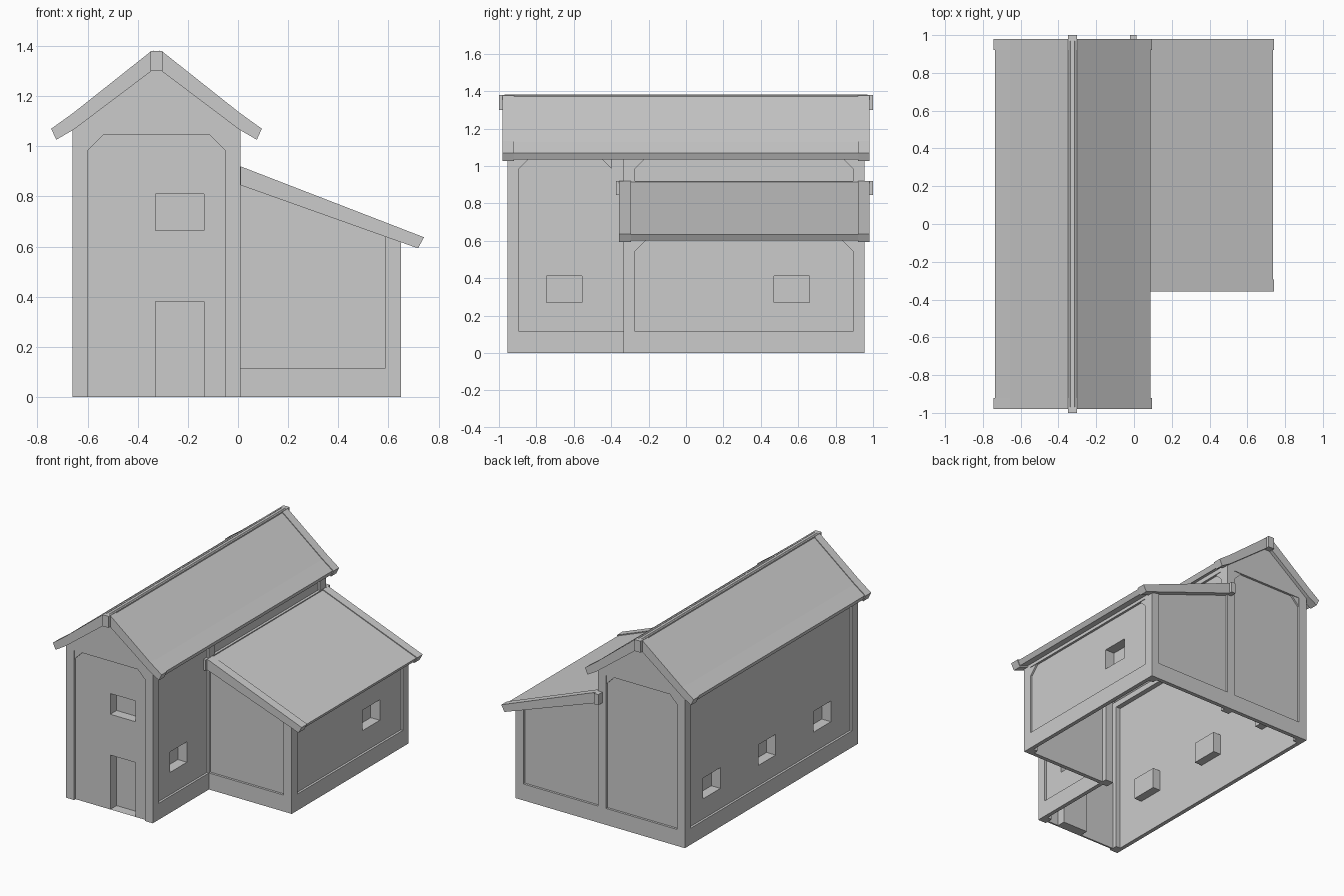
import bpy, bmesh
from mathutils import Vector

if "Cube" in bpy.data.objects:
    bpy.data.objects.remove(bpy.data.objects["Cube"])

XL, XM, XR = -0.66, 0.01, 0.65      # outer faces: left, main right, lean-to right
YF, YS, YB = -0.955, -0.335, 0.955  # outer faces: front, lean-to front, back
P, D, T = 0.062, 0.016, 0.012       # post width, panel inset, panel thickness
BASE, TOP = 0.115, 1.045
MID = -0.325


def prism(name, pts, axis, a, b, drop=None):
    """Extrude (u, z) profile along x or y from a to b; drop = direction of a face to leave open."""
    bm = bmesh.new()
    mk = (lambda u, z, w: (u, w, z)) if axis == 'y' else (lambda u, z, w: (w, u, z))
    A = [bm.verts.new(mk(u, z, a)) for u, z in pts]
    B = [bm.verts.new(mk(u, z, b)) for u, z in pts]
    n = len(pts)
    bm.faces.new(A)
    bm.faces.new(B[::-1])
    for i in range(n):
        j = (i + 1) % n
        bm.faces.new((A[j], A[i], B[i], B[j]))
    bmesh.ops.recalc_face_normals(bm, faces=bm.faces)
    if drop:
        bm.normal_update()
        gone = [f for f in bm.faces if f.normal.dot(Vector(drop)) > 0.9]
        bmesh.ops.delete(bm, geom=gone, context='FACES')
        bmesh.ops.reverse_faces(bm, faces=bm.faces)
    me = bpy.data.meshes.new(name)
    bm.to_mesh(me)
    bm.free()
    ob = bpy.data.objects.new(name, me)
    bpy.context.collection.objects.link(ob)
    return ob


def rect(u0, u1, z0, z1):
    return [(u0, z0), (u1, z0), (u1, z1), (u0, z1)]


def box(name, x0, x1, y0, y1, z0, z1):
    return prism(name, rect(x0, x1, z0, z1), 'y', y0, y1)


def wall(name, axis, face, out, pts, holes=()):
    """Thin inset panel; each hole becomes a recessed window or door box."""
    o = face - out * D
    panel = prism(name + "_panel", pts, axis, o, o - out * T)
    for i, (u0, u1, z0, z1) in enumerate(holes):
        r = rect(u0, u1, z0, z1)
        cut = prism(f"{name}_cutter_{i}", rect(u0, u1, z0 - (0.05 if z0 == 0 else 0), z1),
                    axis, o + out * 0.05, o - out * 0.05)
        cut.hide_render = True
        cut.hide_viewport = True
        m = panel.modifiers.new("opening", 'BOOLEAN')
        m.operation, m.solver, m.object = 'DIFFERENCE', 'EXACT', cut
        d = (0, out, 0) if axis == 'y' else (out, 0, 0)
        prism(f"{name}_recess_{i}", r, axis, o, o - out * 0.07, drop=d)


def brace(name, axis, face, out, u, z, s):
    """Corner bracket under a beam, s = +1 / -1 towards the bay."""
    prism(name, [(u, z), (u + s * 0.06, z), (u, z - 0.06)], axis,
          face - out * 0.004, face - out * (D + T))


def shed_z(x, z0=0.845):            # underside of the lean-to roof
    return z0 - (x - 0.01) * 0.356


# Wall panels with recessed openings
wall("front_wall", 'y', YF, -1, rect(XL + 0.02, XM - 0.02, 0, 1.06),
     [(-0.33, -0.135, 0.665, 0.81), (-0.33, -0.135, 0, 0.38)])
wall("back_wall", 'y', YB, 1, rect(XL + 0.02, XM - 0.02, 0, 1.06))
wall("left_wall", 'x', XL, -1, rect(YF + 0.02, YB - 0.02, 0, 1.08),
     [(y, y + 0.19, 0.255, 0.4) for y in (-0.68, -0.07, 0.54)])
wall("right_wall", 'x', XM, 1, rect(YF + 0.02, YS + 0.02, 0, 1.08), [(-0.745, -0.555, 0.27, 0.413)])
wall("upper_right_wall", 'x', XM, 1, rect(YS + 0.02, YB - 0.02, 0.84, 1.08))
wall("shed_right_wall", 'x', XR, 1, rect(YS + 0.02, YB - 0.02, 0, 0.63), [(0.47, 0.66, 0.27, 0.413)])
shed_side = [(XM - 0.02, 0), (XR - 0.02, 0), (XR - 0.02, shed_z(XR) + 0.02), (XM - 0.02, 0.87)]
wall("shed_front_wall", 'y', YS, -1, shed_side)
wall("shed_back_wall", 'y', YB, 1, shed_side)

# Corner posts
for n, y0, y1 in (("front", YF, YF + P), ("back", YB - P, YB)):
    box(f"{n}_left_post", XL, XL + P, y0, y1, 0, 1.07)
    box(f"{n}_right_post", XM - P, XM, y0, y1, 0, 1.07)
box("junction_post", XM - P, XM, YS, YS + P, 0, 1.07)
for n, y0, y1 in (("front", YS, YS + P), ("back", YB - P, YB)):
    prism(f"shed_{n}_post", [(XR - P, 0), (XR, 0), (XR, shed_z(XR) + 0.01),
                             (XR - P, shed_z(XR - P) + 0.01)], 'y', y0, y1)

# Base boards
q = D + T
box("left_base", XL, XL + q, YF, YB, 0, BASE)
box("right_base", XM - q, XM, YF, YS, 0, BASE)
box("shed_right_base", XR - q, XR, YS, YB, 0, BASE)
box("shed_front_base", XM, XR, YS, YS + q, 0, BASE)
box("back_base", XL, XR, YB - q, YB, 0, BASE)

# Gables and wall-top beams
gable = [(XL, TOP), (XM, TOP), (XM, 1.075), (MID, 1.32), (XL, 1.075)]
prism("front_gable", gable, 'y', YF, YF + q)
prism("back_gable", gable, 'y', YB - q, YB)
box("left_beam", XL, XL + P, YF, YB, TOP, 1.085)
box("right_beam", XM - P, XM, YF, YB, TOP, 1.085)
box("shed_beam", XR - P, XR, YS, YB, 0.605, 0.635)

# Corner braces
for n, f, o in (("front", YF, -1), ("back", YB, 1)):
    brace(f"{n}_brace_l", 'y', f, o, XL + P, TOP, 1)
    brace(f"{n}_brace_r", 'y', f, o, XM - P, TOP, -1)
for n, f, o, y0, y1, z in (("left", XL, -1, YF, YB, TOP), ("right", XM, 1, YF, YS + P, TOP),
                           ("upper", XM, 1, YS, YB, TOP), ("shed", XR, 1, YS, YB, 0.605)):
    brace(f"{n}_brace_a", 'x', f, o, y0 + P, z, 1)
    brace(f"{n}_brace_b", 'x', f, o, y1 - P - (P if n == "right" else 0), z, -1)

# Main roof: slabs with thicker end boards, mirrored about the ridge
edge = [(0, 1.38), (0.331, 1.134), (0.42, 1.07), (0.4, 1.026), (0.331, 1.066), (0, 1.298)]
edge[0], edge[5] = (0.023, 1.378), (0.023, 1.298)
slab = [(0.01, 1.382), (0.331, 1.128), (0.412, 1.069), (0.398, 1.036), (0.331, 1.078), (0.01, 1.318)]
for n, s in (("left", -1), ("right", 1)):
    pts = [(MID + s * u, z) for u, z in edge]
    prism(f"{n}_roof", [(MID + s * u, z) for u, z in slab], 'y', -0.97, 0.97)
    prism(f"{n}_roof_front_board", pts, 'y', -0.98, -0.92)
    prism(f"{n}_roof_back_board", pts, 'y', 0.92, 0.98)
box("ridge_beam", MID - 0.024, MID + 0.024, -1, 1, 1.3, 1.38)

# Lean-to roof
shed = [(0.01, 0.92), (0.742, 0.637), (0.718, 0.593), (0.01, 0.845)]
prism("shed_roof", [(0, 0.918), (0.735, 0.633), (0.717, 0.603), (0, 0.86)], 'y', -0.345, 0.97)
prism("shed_roof_front_board", shed, 'y', -0.357, -0.295)
prism("shed_roof_back_board", shed, 'y', 0.92, 0.98)
box("shed_ridge_beam", -0.022, 0.012, -0.375, 1.0, 0.845, 0.92)
